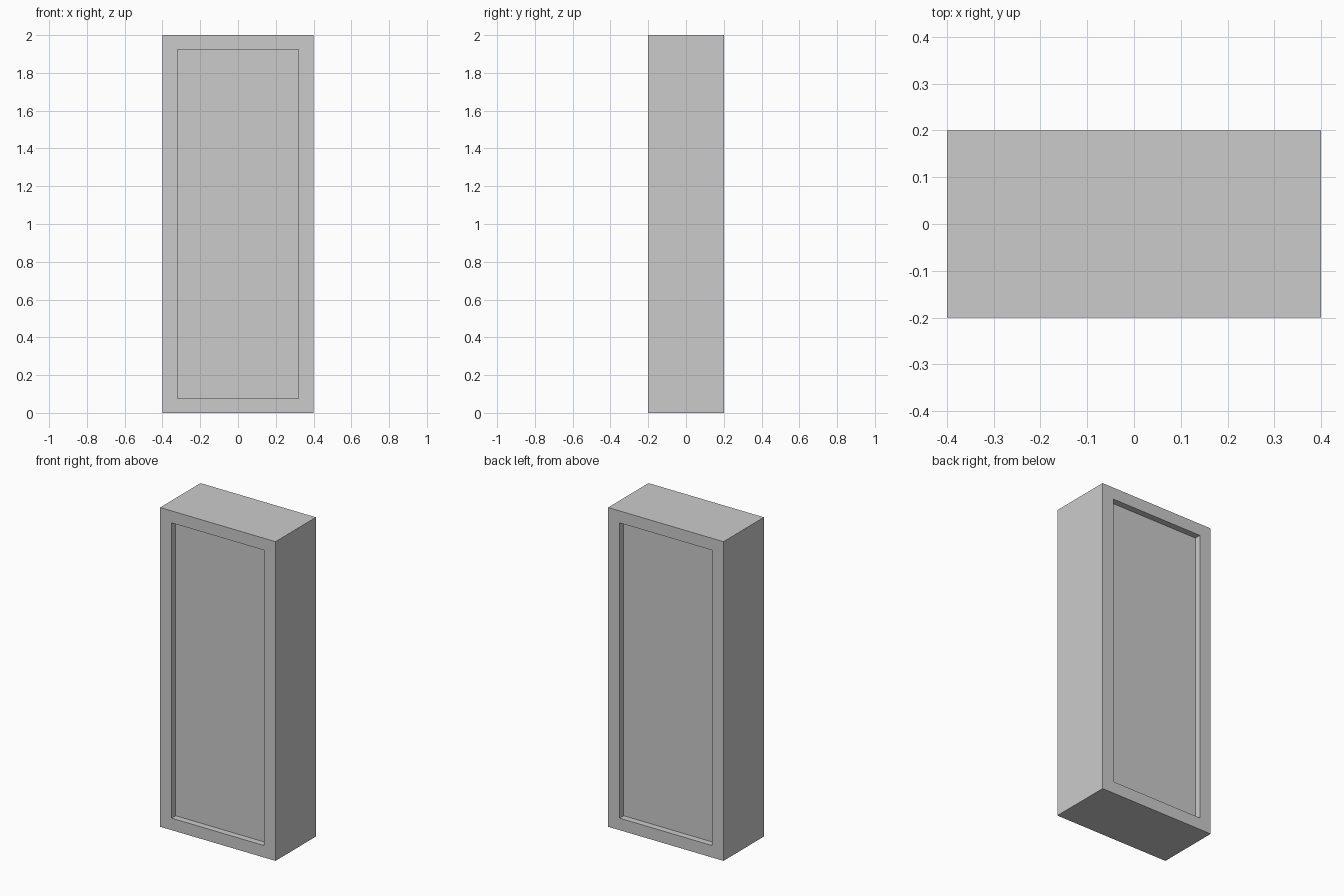
import bpy, bmesh
from mathutils import Vector

if "Cube" in bpy.data.objects:
    bpy.data.objects.remove(bpy.data.objects["Cube"])

WIDTH, DEPTH, HEIGHT = 0.8, 0.4, 2.0
PANEL_W, PANEL_H, RECESS = 0.64, 1.85, 0.04

# Upright slab
bm = bmesh.new()
bmesh.ops.create_cube(bm, size=1)
bmesh.ops.scale(bm, vec=(WIDTH, DEPTH, HEIGHT), verts=bm.verts)
bmesh.ops.translate(bm, vec=(0, 0, HEIGHT / 2), verts=bm.verts)
bm.normal_update()

# Recessed panel on front and back
for face in [f for f in bm.faces if abs(f.normal.y) > 0.9]:
    inward = -face.normal.copy()
    bmesh.ops.inset_region(bm, faces=[face], thickness=0.05)
    for v in face.verts:
        v.co.x = PANEL_W / 2 if v.co.x > 0 else -PANEL_W / 2
        v.co.z = HEIGHT / 2 + (PANEL_H / 2 if v.co.z > HEIGHT / 2 else -PANEL_H / 2)
    panel = bmesh.ops.extrude_discrete_faces(bm, faces=[face])["faces"][0]
    bmesh.ops.translate(bm, vec=inward * RECESS, verts=panel.verts)

bmesh.ops.recalc_face_normals(bm, faces=bm.faces)
mesh = bpy.data.meshes.new("panelled_slab")
bm.to_mesh(mesh)
bm.free()
slab = bpy.data.objects.new("panelled_slab", mesh)
bpy.context.collection.objects.link(slab)
